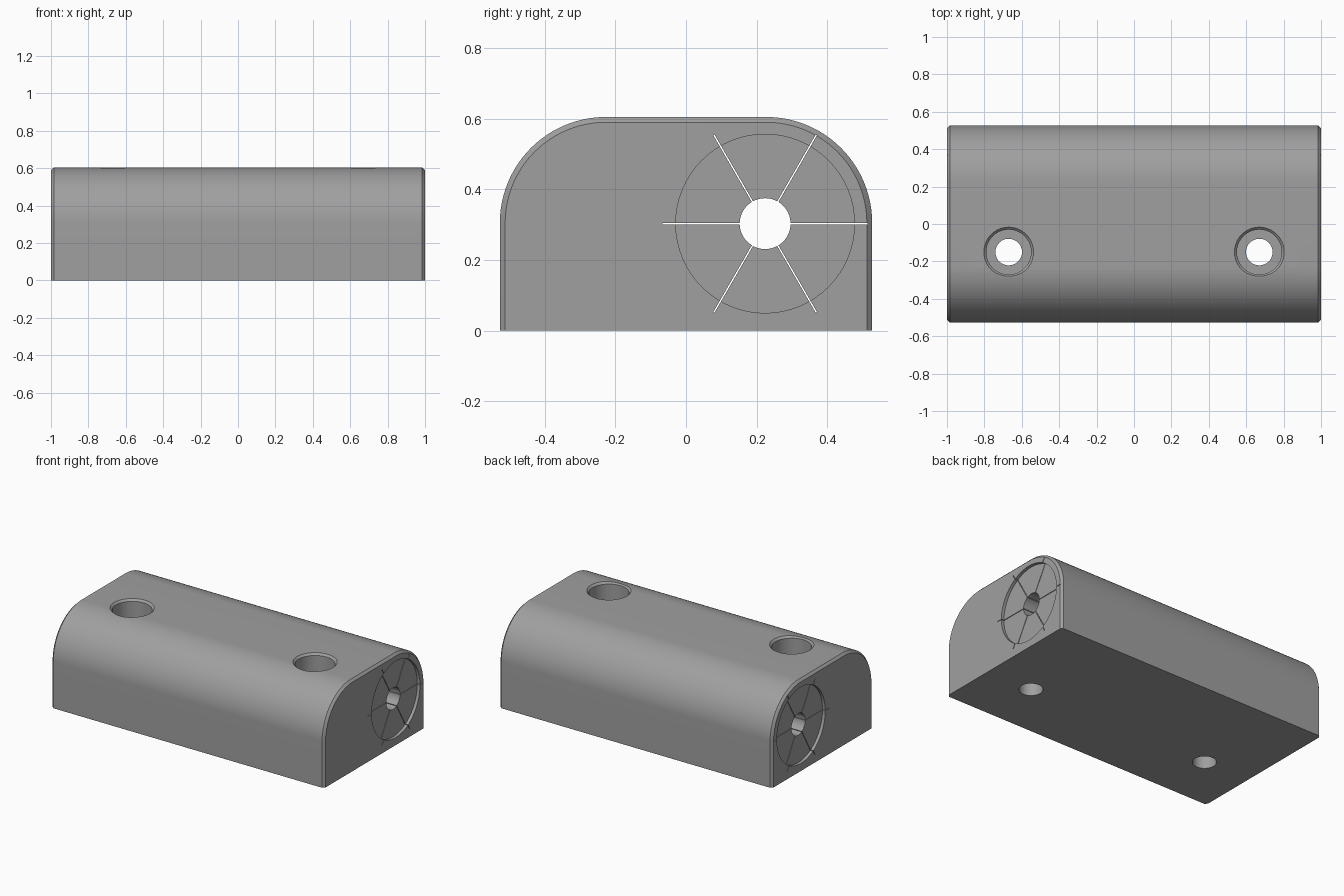
import bpy, bmesh, math
from mathutils import Matrix

cube = bpy.data.objects.get("Cube")
if cube:
    bpy.data.objects.remove(cube, do_unlink=True)

HEIGHT, RADIUS, CHAMFER = 0.605, 0.3, 0.015
ARC_Y = 0.227                  # centre of the rounded shoulders
BORE_Y, BORE_Z = 0.224, 0.303  # axis of the long bore
SCREW_X, SCREW_Y = 0.67, -0.15

grey = bpy.data.materials.new("plain grey")
grey.use_nodes = True
colour = (0.35, 0.35, 0.35, 1)
grey.diffuse_color = colour
grey.node_tree.nodes["Principled BSDF"].inputs["Base Color"].default_value = colour


def make_object(name, bm):
    bmesh.ops.recalc_face_normals(bm, faces=bm.faces)
    mesh = bpy.data.meshes.new(name)
    bm.to_mesh(mesh)
    bm.free()
    mesh.materials.append(grey)
    obj = bpy.data.objects.new(name, mesh)
    bpy.context.collection.objects.link(obj)
    return obj


def outline(radius, steps=24):
    """Arch outline with two rounded shoulders and a flat base."""
    right = []
    for i in range(steps + 1):
        a = math.pi / 2 * i / steps
        right.append((ARC_Y + radius * math.cos(a),
                      HEIGHT - RADIUS + radius * math.sin(a)))
    left = [(-y, z) for y, z in reversed(right)]
    base = ARC_Y + radius
    return [(base, 0)] + right + left + [(-base, 0)]


def round_cutter(name, location, r1, r2, depth, along_x=False):
    bm = bmesh.new()
    turn = Matrix.Rotation(math.pi / 2, 4, 'Y') if along_x else Matrix()
    bmesh.ops.create_cone(bm, cap_ends=True, segments=64, radius1=r1, radius2=r2,
                          depth=depth, matrix=Matrix.Translation(location) @ turn)
    return make_object(name, bm)


def slit_cutter(name, angle):
    bm = bmesh.new()
    bmesh.ops.create_cube(bm, size=1, matrix=Matrix.Translation((0, BORE_Y, BORE_Z))
                          @ Matrix.Rotation(angle, 4, 'X')
                          @ Matrix.Diagonal((2.2, 0.58, 0.004, 1)))
    return make_object(name, bm)


# Block with chamfered ends, lofted through four sections
bm = bmesh.new()
rings = []
for x, r in ((-1, RADIUS - CHAMFER), (CHAMFER - 1, RADIUS),
             (1 - CHAMFER, RADIUS), (1, RADIUS - CHAMFER)):
    rings.append([bm.verts.new((x, y, z)) for y, z in outline(r)])
for a, b in zip(rings, rings[1:]):
    for i in range(len(a)):
        j = (i + 1) % len(a)
        bm.faces.new((a[i], a[j], b[j], b[i]))
bm.faces.new(rings[0])
bm.faces.new(rings[-1])
body = make_object("mounting_block", bm)

# Long bore and the shallow round recess at each end
cutters = [round_cutter("bore_cutter", (0, BORE_Y, BORE_Z), 0.072, 0.072, 2.4, True)]
for s in (-1, 1):
    cutters.append(round_cutter("recess_cutter", (s * 1.03, BORE_Y, BORE_Z),
                                0.253, 0.253, 0.1, True))
    # Screw hole, counterbore and countersunk rim
    cutters.append(round_cutter("screw_cutter", (s * SCREW_X, SCREW_Y, 0.3),
                                0.071, 0.071, 1))
    cutters.append(round_cutter("counterbore_cutter", (s * SCREW_X, SCREW_Y, 0.55),
                                0.12, 0.12, 0.5))
    cutters.append(round_cutter("rim_cutter", (s * SCREW_X, SCREW_Y, HEIGHT),
                                0.12, 0.146, 0.026))

# Fine radial slits around the bore
for k in range(3):
    cutters.append(slit_cutter("slit_cutter", k * math.pi / 3))

bpy.context.view_layer.objects.active = body
for cutter in cutters:
    cutter.hide_render = True
    mod = body.modifiers.new(cutter.name, 'BOOLEAN')
    mod.operation = 'DIFFERENCE'
    mod.solver = 'EXACT'
    mod.object = cutter
    bpy.ops.object.modifier_apply(modifier=mod.name)
    bpy.data.objects.remove(cutter, do_unlink=True)

bpy.ops.object.select_all(action='DESELECT')
body.select_set(True)
bpy.ops.object.shade_smooth_by_angle(angle=math.radians(30))
